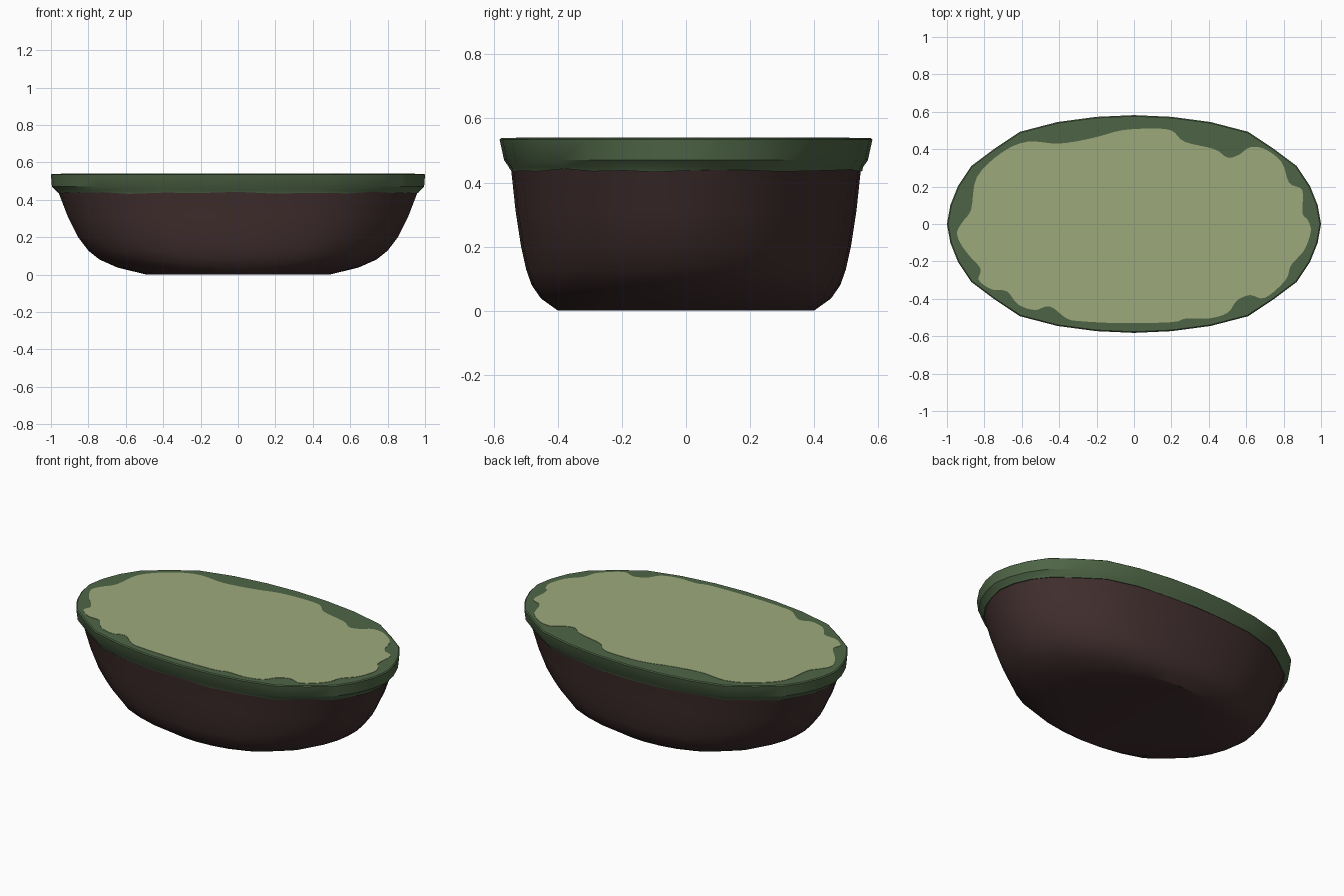
import bpy, bmesh, math
from mathutils import Vector

if "Cube" in bpy.data.objects:
    bpy.data.objects.remove(bpy.data.objects["Cube"])


def material(name, col):
    m = bpy.data.materials.new(name)
    m.diffuse_color = (*col, 1)
    m.use_nodes = True
    m.node_tree.nodes["Principled BSDF"].inputs["Base Color"].default_value = m.diffuse_color
    return m


BROWN = material("dark brown", (0.054, 0.028, 0.028))
GREEN = material("deep green", (0.076, 0.130, 0.061))
PALE = material("pale green", (0.335, 0.400, 0.200))

# one quarter of the oval outline, mirrored into a full unit outline
QUARTER = [(1, 0), (.982, .10), (.94, .205), (.87, .31), (.75, .40),
           (.61, .493), (.41, .545), (.20, .573), (0, .582)]
q = [(x, y / .582) for x, y in QUARTER]
half = q + [(-x, y) for x, y in q[-2::-1]]
OUTLINE = half + [(x, -y) for x, y in half[-2:0:-1]]
N = len(OUTLINE)


def finish(bm, name, mat, smooth=True):
    bmesh.ops.recalc_face_normals(bm, faces=bm.faces)
    me = bpy.data.meshes.new(name)
    bm.to_mesh(me)
    bm.free()
    ob = bpy.data.objects.new(name, me)
    bpy.context.collection.objects.link(ob)
    me.materials.append(mat)
    if smooth:
        bpy.ops.object.select_all(action='DESELECT')
        ob.select_set(True)
        bpy.context.view_layer.objects.active = ob
        bpy.ops.object.shade_smooth_by_angle(angle=math.radians(30))
    return ob


def loft(name, rings, mat, wave=0.0):
    """Stack oval rings (half width, half depth, height); wave ripples the first ring."""
    bm = bmesh.new()
    loops = []
    for k, (a, b, z) in enumerate(rings):
        w = wave if k == 0 else 0
        loops.append([bm.verts.new((x * a, y * b, z + w * math.sin(i * 2.3) * math.cos(i * .9)))
                      for i, (x, y) in enumerate(OUTLINE)])
    for lo, hi in zip(loops, loops[1:]):
        for i in range(N):
            j = (i + 1) % N
            bm.faces.new((lo[i], lo[j], hi[j], hi[i]))
    bm.faces.new(loops[0][::-1])
    bm.faces.new(loops[-1])
    return finish(bm, name, mat)


# rounded bowl-shaped base
loft("base_bowl", [(.49, .40, 0), (.645, .453, .038), (.74, .482, .08),
                   (.80, .499, .128), (.855, .515, .20), (.91, .532, .31),
                   (.96, .546, .44), (.965, .548, .45)], BROWN)

# green rim, flaring out and closed by a flat top
loft("green_rim", [(.964, .550, .437), (.972, .553, .448), (.995, .568, .470),
                   (1.0, .582, .534), (.994, .576, .539)], GREEN, wave=.006)

# pale irregular patch on top, a smooth closed curve through these points
PATCH = [(.93, .02), (.90, .06), (.90, .18), (.83, .22), (.79, .33), (.70, .40),
         (.62, .41), (.56, .37), (.50, .355), (.43, .40), (.27, .44), (.20, .50),
         (.08, .51), (-.07, .50), (-.22, .46), (-.40, .43), (-.57, .44), (-.71, .38),
         (-.84, .25), (-.87, .08), (-.91, .02), (-.945, -.04), (-.93, -.10), (-.88, -.17),
         (-.82, -.24), (-.83, -.30), (-.76, -.35), (-.68, -.36), (-.62, -.43),
         (-.53, -.46), (-.45, -.44), (-.36, -.505), (-.28, -.52), (-.07, -.53),
         (.20, -.525), (.28, -.505), (.40, -.505), (.50, -.475), (.55, -.41),
         (.62, -.38), (.70, -.395), (.81, -.30), (.84, -.22), (.91, -.14), (.945, -.04)]
pts = [Vector(p) for p in PATCH]
n = len(pts)
curve = []
for i in range(n):
    a, b, c, d = (pts[(i + k) % n] for k in (-1, 0, 1, 2))
    for t in (0, .25, .5, .75):
        curve.append(.5 * (2 * b + (c - a) * t + (2 * a - 5 * b + 4 * c - d) * t * t
                           + (3 * b - a - 3 * c + d) * t ** 3))
bm = bmesh.new()
face = bm.faces.new([bm.verts.new((p.x, p.y, .5385)) for p in curve])
ext = bmesh.ops.extrude_face_region(bm, geom=[face])
for v in ext["geom"]:
    if isinstance(v, bmesh.types.BMVert):
        v.co.z = .541
bmesh.ops.triangulate(bm, faces=[f for f in bm.faces if len(f.verts) > 4])
finish(bm, "pale_top_patch", PALE, smooth=False)
